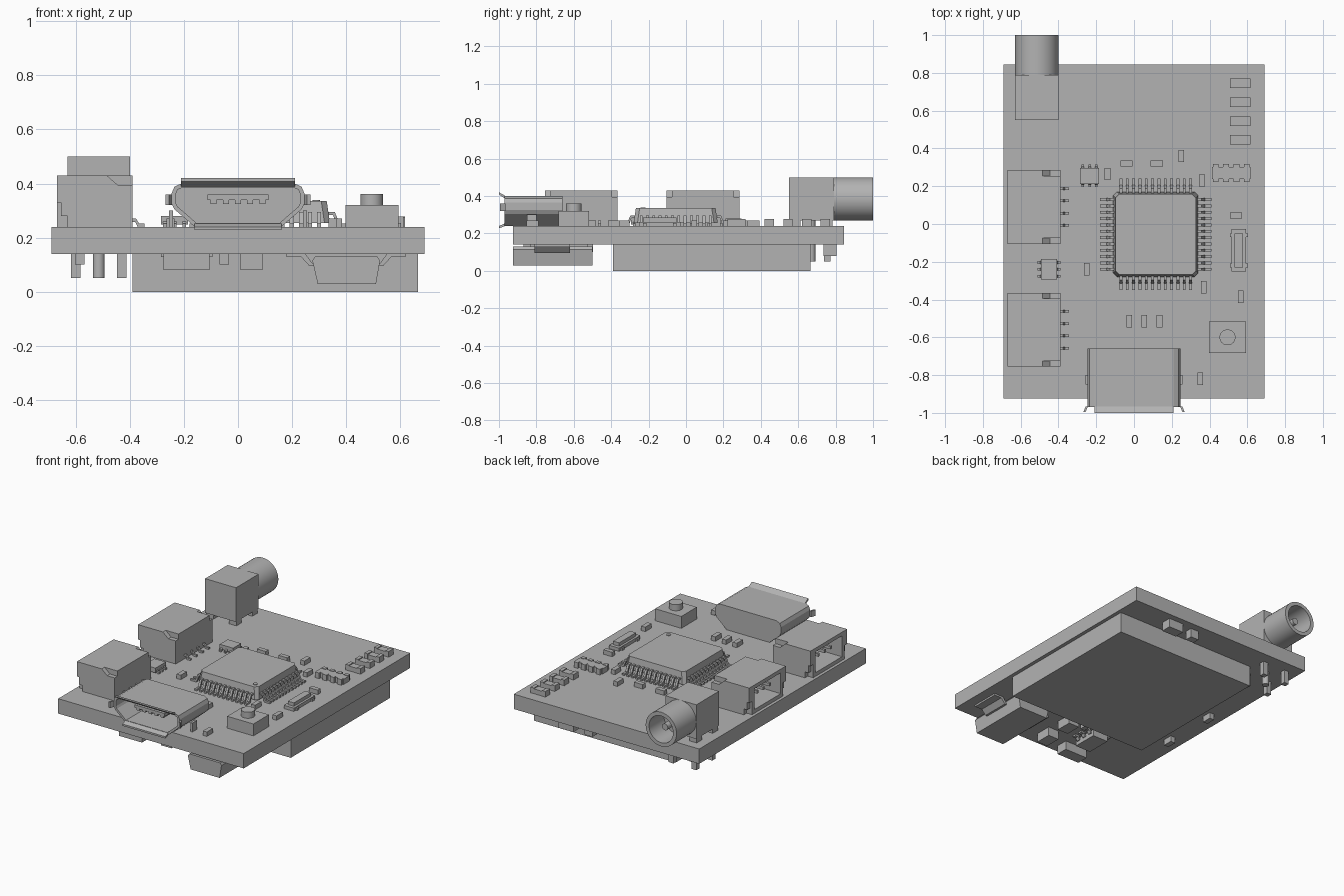
import bpy, bmesh, math
from mathutils import Matrix, Vector

default = bpy.data.objects.get("Cube")
if default:
    bpy.data.objects.remove(default)

grey = bpy.data.materials.new("plain grey")
grey.use_nodes = True
tone = (0.45, 0.45, 0.45, 1)
grey.diffuse_color = tone
grey.node_tree.nodes["Principled BSDF"].inputs["Base Color"].default_value = tone

TOP, UNDER = 0.24, 0.14          # board surfaces
TURN = math.pi / 2


def finish(name, bm, smooth=False):
    bmesh.ops.recalc_face_normals(bm, faces=bm.faces)
    mesh = bpy.data.meshes.new(name)
    bm.to_mesh(mesh)
    bm.free()
    mesh.materials.append(grey)
    obj = bpy.data.objects.new(name, mesh)
    bpy.context.collection.objects.link(obj)
    if smooth:
        bpy.ops.object.select_all(action="DESELECT")
        obj.select_set(True)
        bpy.context.view_layer.objects.active = obj
        bpy.ops.object.shade_smooth_by_angle(angle=math.radians(35))
    return obj


def add_prism(bm, outline, start, end, matrix=Matrix()):
    """Extrude an XZ outline along local Y."""
    face = bm.faces.new([bm.verts.new(matrix @ Vector((u, start, w))) for u, w in outline])
    bm.normal_update()
    moved = bmesh.ops.extrude_face_region(bm, geom=[face], use_keep_orig=True)["geom"]
    shift = matrix.to_3x3() @ Vector((0, end - start, 0))
    bmesh.ops.translate(bm, vec=shift, verts=[v for v in moved if isinstance(v, bmesh.types.BMVert)])


def prism(name, outline, start, end, matrix=Matrix()):
    bm = bmesh.new()
    add_prism(bm, outline, start, end, matrix)
    return finish(name, bm)


def add_box(bm, x, y, w, d, low, high):
    place = Matrix.Translation((x, y, (low + high) / 2)) @ Matrix.Diagonal((w, d, high - low, 1))
    bmesh.ops.create_cube(bm, size=1, matrix=place)


def box(name, x, y, w, d, low, high):
    bm = bmesh.new()
    add_box(bm, x, y, w, d, low, high)
    return finish(name, bm)


def hollow(obj, direction, wall, depth):
    """Sink a pocket into the face pointing along direction."""
    direction = Vector(direction)
    bm = bmesh.new()
    bm.from_mesh(obj.data)
    bm.normal_update()
    face = max(bm.faces, key=lambda f: f.normal.dot(direction) * 10 + f.calc_center_median().dot(direction))
    bmesh.ops.inset_region(bm, faces=[face], thickness=wall, use_even_offset=True)
    sunk = bmesh.ops.extrude_discrete_faces(bm, faces=[face])["faces"][0]
    bmesh.ops.translate(bm, vec=-direction * depth, verts=sunk.verts)
    bm.to_mesh(obj.data)
    bm.free()


def cylinder(name, radius, length, matrix, sides=40):
    bm = bmesh.new()
    bmesh.ops.create_cone(bm, cap_ends=True, segments=sides, radius1=radius, radius2=radius,
                          depth=length, matrix=matrix)
    return finish(name, bm, True)


def spaced(count, pitch):
    return [(i - (count - 1) / 2) * pitch for i in range(count)]


def add_lead(bm, x, y, angle, reach, rise, width, floor=TOP):
    """Gull-wing lead running outward from x, y; negative rise hangs below."""
    t = math.copysign(0.012, rise)
    path = [(0, rise), (reach * .3, rise), (reach * .55, t), (reach, t),
            (reach, 0), (reach * .42, 0), (reach * .22, rise - t), (0, rise - t)]
    place = Matrix.Translation((x, y, floor)) @ Matrix.Rotation(angle, 4, "Z")
    add_prism(bm, path, -width / 2, width / 2, place)


# Board and underside module
box("circuit_board", 0, -0.04, 1.38, 1.77, UNDER, TOP)
box("underside_module", 0.138, 0.138, 1.055, 1.055, 0, UNDER)

# Main chip with chamfered body and four rows of leads
cx, cy = 0.115, -0.055
bm = bmesh.new()
add_box(bm, cx, cy, 0.45, 0.45, 0.255, 0.335)
for v in bm.verts:
    if v.co.z > 0.3:
        v.co.x += math.copysign(0.012, cx - v.co.x)
        v.co.y += math.copysign(0.012, cy - v.co.y)
corners = [e for e in bm.edges if abs(e.verts[0].co.z - e.verts[1].co.z) > 0.05]
bmesh.ops.bevel(bm, geom=corners, offset=0.02, segments=1, affect="EDGES")
finish("main_chip", bm)
bm = bmesh.new()
for side in range(4):
    angle = side * TURN
    out = Vector((math.cos(angle), math.sin(angle)))
    for s in spaced(12, 0.0335):
        add_lead(bm, cx + out.x * .22 - out.y * s, cy + out.y * .22 + out.x * s,
                 angle, 0.075, 0.055, 0.015)
finish("main_chip_leads", bm)
cylinder("main_chip_dot", 0.014, 0.006, Matrix.Translation((0.29, -0.23, 0.336)), 16)

# Two side sockets opening to the right edge
for label, y in (("front", -0.56), ("rear", 0.09)):
    shell = box(label + "_socket_housing", -0.53, y, 0.28, 0.33, TOP, 0.43)
    hollow(shell, (-1, 0, 0), 0.025, 0.2)
    wing = [(-.63, .24), (-.39, .24), (-.39, .395), (-.445, .395), (-.485, .43),
            (-.67, .43), (-.67, .33), (-.655, .33), (-.655, .28), (-.63, .28)]
    for side in (-1, 1):
        prism(label + "_socket_wing", wing, y + side * .165, y + side * .195)
    bm = bmesh.new()
    for s in spaced(4, 0.065):
        add_lead(bm, -0.39, y + s, 0, 0.045, 0.03, 0.014)
        add_box(bm, -0.54, y + s, 0.16, 0.016, 0.32, 0.34)
    finish(label + "_socket_pins", bm)

# USB-style port: hollow shell, flared lips and tongue
half = [(.16, .24), (.235, .305), (.245, .325), (.245, .365), (.235, .388), (.21, .4)]
outline = half + [(-x, z) for x, z in reversed(half)]
port = prism("port_shell", outline, -0.97, -0.66)
hollow(port, (0, -1, 0), 0.015, 0.24)
sideways = Matrix.Rotation(TURN, 4, "Z")
prism("port_top_lip", [(-.965, .4), (-1, .42), (-1, .408), (-.965, .385)], -.21, .21, sideways)
prism("port_bottom_lip", [(-.965, .24), (-1, .228), (-1, .24), (-.965, .255)], -.16, .16, sideways)
for side in (-1, 1):
    ear = box("port_side_lip", side * .25, -0.98, 0.012, 0.03, 0.32, 0.36)
    for v in ear.data.vertices:
        if v.co.y < -0.98:
            v.co.x += side * 0.012
    box("port_side_tab", side * .248, -0.825, 0.016, 0.05, TOP, 0.3)
bm = bmesh.new()
add_box(bm, 0, -0.83, 0.225, 0.22, 0.34, 0.36)
for s in spaced(5, 0.045):
    add_box(bm, s, -0.83, 0.022, 0.21, 0.325, 0.34)
finish("port_tongue", bm)

# Antenna jack: block, feet, hollow barrel, centre pin
jx, jy = -0.515, 0.67
box("antenna_block", jx, jy, 0.23, 0.24, 0.27, 0.5)
along_y = Matrix.Translation((jx, 0.89, 0.385)) @ Matrix.Rotation(TURN, 4, "X")
barrel = cylinder("antenna_barrel", 0.115, 0.22, along_y)
hollow(barrel, (0, 1, 0), 0.025, 0.16)
along_y.translation.y = 0.91
cylinder("antenna_core", 0.022, 0.1, along_y, 20)
bm = bmesh.new()
for sx in (-1, 1):
    for sy in (-1, 1):
        add_box(bm, jx + sx * .085, jy + sy * .085, 0.055, 0.055, TOP, 0.27)
        add_box(bm, jx + sx * .085, jy + sy * .085, 0.035, 0.035, 0.05, UNDER)
finish("antenna_feet", bm)
cylinder("antenna_centre_pin", 0.022, 0.22, Matrix.Translation((jx, jy, 0.16)), 20)

# Push button
box("button_base", 0.495, -0.6, 0.195, 0.165, TOP, 0.32)
cylinder("button_cap", 0.042, 0.05, Matrix.Translation((0.495, -0.6, 0.336)), 32)

# Resistor row with raised end caps
for s in spaced(4, 0.1):
    y = 0.595 + s
    box("row_resistor", 0.562, y, 0.07, 0.048, TOP, 0.272)
    for side in (-1, 1):
        box("resistor_end_cap", 0.562 + side * .043, y, 0.024, 0.05, TOP, 0.278)

# Resistor array
box("array_body", 0.515, 0.27, 0.205, 0.065, TOP, 0.275)
bm = bmesh.new()
for s in spaced(4, 0.055):
    for side in (-1, 1):
        add_box(bm, 0.515 + s, 0.27 + side * .035, 0.03, 0.025, TOP, 0.278)
finish("array_contacts", bm)

# Crystal can
box("crystal_base", 0.555, -0.14, 0.075, 0.225, TOP, 0.262)
box("crystal_can", 0.555, -0.14, 0.045, 0.18, 0.262, 0.285)
for side in (-1, 1):
    for s in (-.08, .08):
        box("crystal_tab", 0.555 + side * .04, -0.14 + s, 0.015, 0.02, TOP, 0.255)

# Small leaded chips
for name, x, y, w, d, angle in (("rear_small_chip", -.235, .255, .1, .085, TURN),
                                ("side_small_chip", -.45, -.24, .085, .11, 0)):
    box(name, x, y, w, d, 0.248, 0.28)
    bm = bmesh.new()
    for flip in (0, math.pi):
        a = angle + flip
        ux, uy = math.cos(a), math.sin(a)
        for s in spaced(3, 0.036):
            add_lead(bm, x + ux * .035 - uy * s, y + uy * .035 + ux * s, a, 0.025, 0.02, 0.014)
    finish(name + "_leads", bm)

# Chip capacitors on top
flat = [(-.04, .32), (.12, .32), (.54, .045)]
upright = [(.25, .36), (-.14, .265), (.36, .23), (-.25, -.24), (.37, -.335), (.565, -.385),
           (-.025, -.515), (.055, -.515), (.135, -.515), (.35, -.82)]
for x, y in flat:
    box("chip_capacitor", x, y, 0.065, 0.03, TOP, 0.27)
for x, y in upright:
    box("chip_capacitor", x, y, 0.03, 0.065, TOP, 0.27)

# Underside diode with two broad leads
body = [(.285, .13), (.275, .115), (.295, .028), (.51, .028), (.525, .115), (.515, .13)]
prism("diode_body", body, -0.925, -0.5)
bm = bmesh.new()
add_lead(bm, 0.5, -0.715, 0, 0.12, -0.045, 0.19, UNDER)
add_lead(bm, 0.3, -0.715, math.pi, 0.12, -0.045, 0.19, UNDER)
finish("diode_leads", bm)

# Underside small chip and chip parts
box("underside_chip", -0.19, -0.64, 0.115, 0.17, 0.085, 0.13)
bm = bmesh.new()
for s in spaced(3, 0.055):
    add_lead(bm, -0.14, -0.64 + s, 0, 0.045, -0.03, 0.025, UNDER)
    add_lead(bm, -0.24, -0.64 + s, math.pi, 0.045, -0.03, 0.025, UNDER)
finish("underside_chip_leads", bm)
for x, y, w, d in ((.05, -.58, .08, .11), (.05, -.78, .08, .11), (-.19, -.83, .17, .08),
                   (.33, .77, .11, .07), (.17, .77, .06, .05)):
    box("underside_part", x, y, w, d, 0.08, UNDER)
for x, y in ((-.05, -.53), (-.585, -.35), (-.585, .03)):
    box("underside_capacitor", x, y, 0.035, 0.065, 0.1, UNDER)
